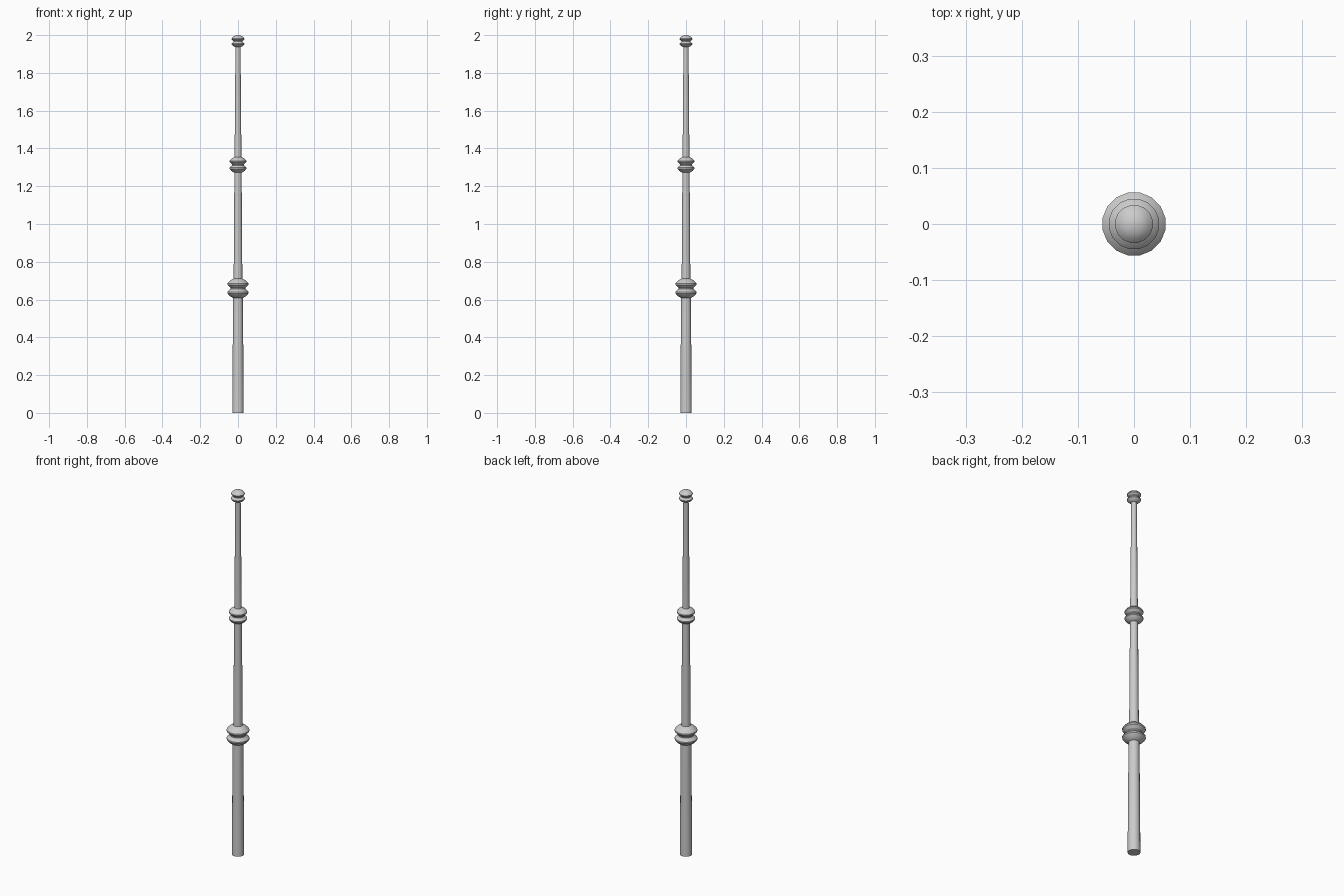
import bpy, bmesh, math

if "Cube" in bpy.data.objects:
    bpy.data.objects.remove(bpy.data.objects["Cube"])

SIDES = 16


def lathe(name, profile, z0=0.0, scale=1.0):
    """Revolve (radius, height) points around z, capping both ends."""
    bm = bmesh.new()
    rings = []
    for r, z in profile:
        rings.append([bm.verts.new((r * scale * math.cos(2 * math.pi * (i + 0.5) / SIDES),
                                    r * scale * math.sin(2 * math.pi * (i + 0.5) / SIDES),
                                    z0 + z * scale)) for i in range(SIDES)])
    for a, b in zip(rings, rings[1:]):
        for i in range(SIDES):
            j = (i + 1) % SIDES
            bm.faces.new((a[i], a[j], b[j], b[i]))
    bm.faces.new(rings[0][::-1])
    bm.faces.new(rings[-1])
    mesh = bpy.data.meshes.new(name)
    bm.to_mesh(mesh)
    bm.free()
    obj = bpy.data.objects.new(name, mesh)
    bpy.context.collection.objects.link(obj)
    bpy.context.view_layer.objects.active = obj
    obj.select_set(True)
    bpy.ops.object.shade_smooth_by_angle(angle=math.radians(35))
    obj.select_set(False)
    return obj


# Long tapered pole
lathe("pole", [(0.031, 0), (0.0265, 0.61), (0.0235, 0.71), (0.0195, 1.27),
               (0.0185, 1.36), (0.0135, 1.95)])

# Double-ridged collar, repeated at smaller sizes up the pole
upper = [(0.041, 0.003), (0.057, 0.019), (0.057, 0.026), (0.044, 0.041),
         (0.028, 0.050), (0.010, 0.055)]
collar = [(r, -z) for r, z in reversed(upper)] + upper
for name, z, s in (("lower_collar", 0.659, 1.0),
                   ("middle_collar", 1.313, 0.8),
                   ("top_finial", 1.967, 0.6)):
    lathe(name, collar, z, s)
